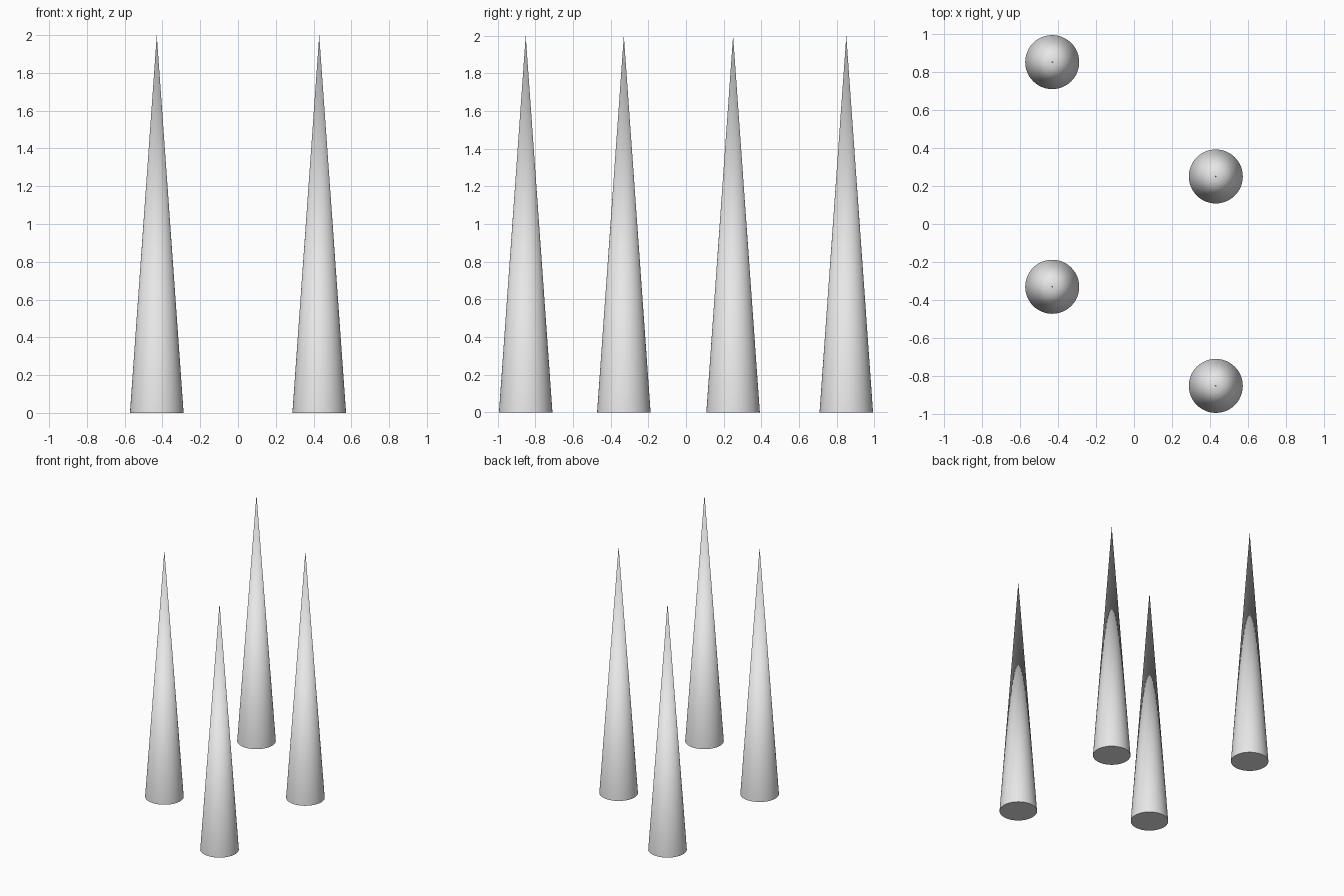
import bpy
import math

cube = bpy.data.objects.get("Cube")
if cube:
    bpy.data.objects.remove(cube, do_unlink=True)

HEIGHT = 2.0
RADIUS = 0.142

# Single pale grey finish
grey = bpy.data.materials.new("pale_grey")
grey.use_nodes = True
colour = (0.8, 0.8, 0.8, 1)
grey.diffuse_color = colour
grey.node_tree.nodes["Principled BSDF"].inputs["Base Color"].default_value = colour


def add_spike(name, x, y):
    """Tall pointed cone with a closed flat base standing on the ground."""
    bpy.ops.mesh.primitive_cone_add(vertices=48, radius1=RADIUS, radius2=0,
                                    depth=HEIGHT, location=(x, y, HEIGHT / 2))
    spike = bpy.context.object
    spike.name = name
    spike.data.materials.append(grey)
    bpy.ops.object.shade_smooth_by_angle(angle=math.radians(30))


# Four spikes staggered in two rows
add_spike("front_left_spike", 0.43, -0.851)
add_spike("front_right_spike", -0.43, -0.33)
add_spike("back_left_spike", 0.43, 0.25)
add_spike("back_right_spike", -0.43, 0.851)
